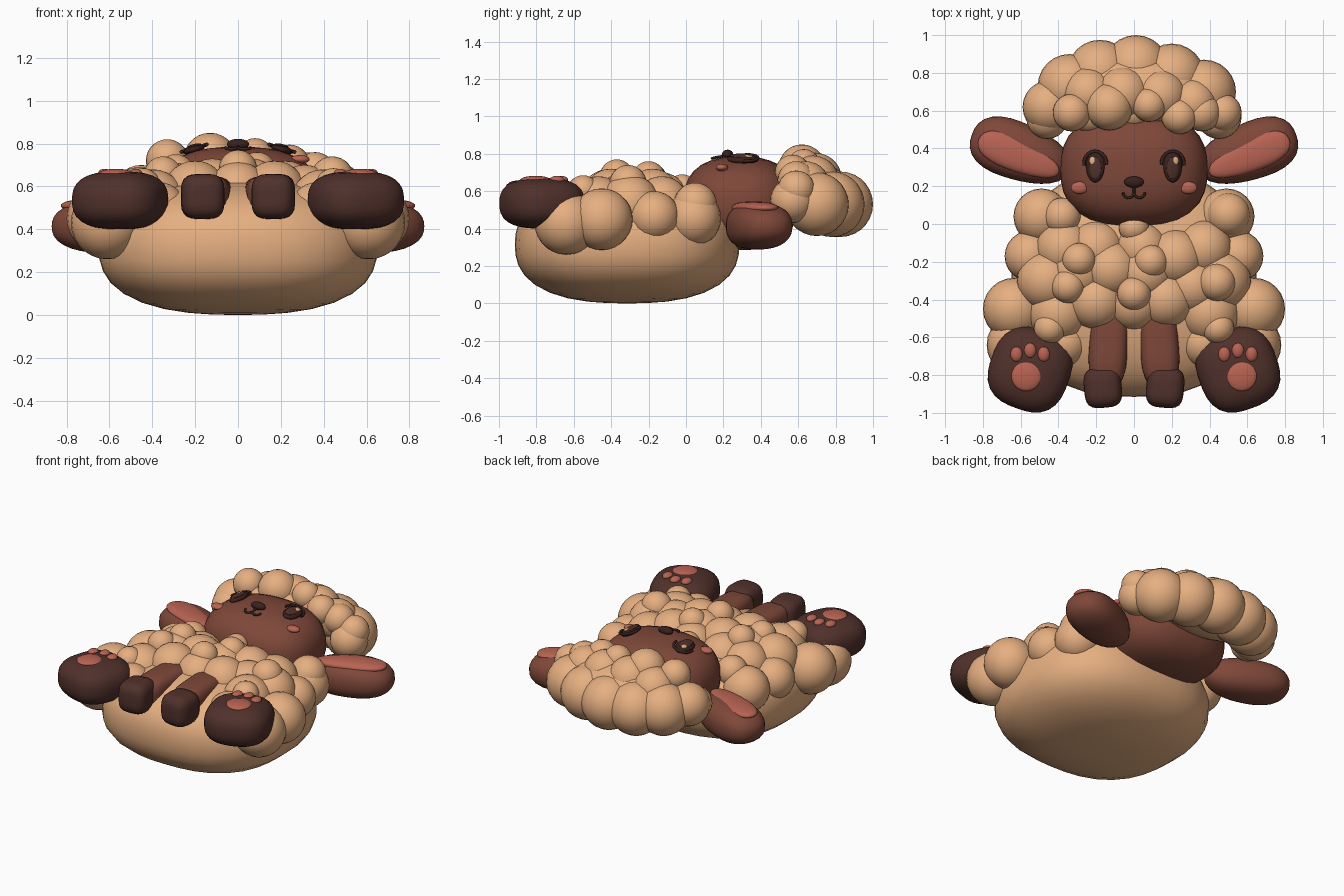
import bpy, bmesh, math
from mathutils import Matrix, Vector

cube = bpy.data.objects.get("Cube")
if cube:
    bpy.data.objects.remove(cube, do_unlink=True)


def material(name, r, g, b):
    m = bpy.data.materials.new(name)
    m.use_nodes = True
    m.diffuse_color = (r, g, b, 1)
    m.node_tree.nodes["Principled BSDF"].inputs["Base Color"].default_value = (r, g, b, 1)
    return m


WOOL = material("tan wool", .79, .43, .22)
SKIN = material("brown skin", .21, .064, .041)
HOOF = material("dark hoof", .08, .03, .024)
PINK = material("rose pink", .48, .125, .085)
INK = material("dark eye brown", .04, .015, .011)


def finish(name, bm, mat):
    mesh = bpy.data.meshes.new(name)
    bm.to_mesh(mesh)
    bm.free()
    for face in mesh.polygons:
        face.use_smooth = True
    mesh.materials.append(mat)
    ob = bpy.data.objects.new(name, mesh)
    bpy.context.scene.collection.objects.link(ob)
    return ob


def blob(name, mat, centre, radii, power=2, rotation=None, taper=0):
    """Rounded solid: power 2 is an ellipsoid, higher is boxier."""
    bm = bmesh.new()
    bmesh.ops.create_uvsphere(bm, u_segments=32, v_segments=18, radius=1)
    for v in bm.verts:
        v.co /= sum(abs(c) ** power for c in v.co) ** (1 / power)
        v.co.y *= 1 + taper * v.co.x
        v.co = Vector(c * r for c, r in zip(v.co, radii))
    turn = rotation or Matrix()
    bm.transform(Matrix.Translation(centre) @ turn)
    return finish(name, bm, mat)


def puffs(name, balls):
    bm = bmesh.new()
    for x, y, z, r in balls:
        bmesh.ops.create_uvsphere(bm, u_segments=24, v_segments=14, radius=r,
                                  matrix=Matrix.Translation((x, y, z)))
    return finish(name, bm, WOOL)


def spin(angle):
    return Matrix.Rotation(math.radians(angle), 4, 'Z')


# Head surface, used to seat the facial features
HEAD, HEAD_R, HEAD_P = Vector((0, .29, .535)), Vector((.39, .305, .25)), 2.5


def on_head(x, y, lift=0):
    rest = 1 - abs(x / HEAD_R.x) ** HEAD_P - abs((y - HEAD.y) / HEAD_R.y) ** HEAD_P
    return Vector((x, y, HEAD.z + HEAD_R.z * max(rest, 0) ** (1 / HEAD_P) + lift))


def feature(name, mat, x, y, radii, lift=0):
    e = .01
    normal = (on_head(x + e, y) - on_head(x - e, y)).cross(on_head(x, y + e) - on_head(x, y - e))
    tilt = Vector((0, 0, 1)).rotation_difference(normal.normalized()).to_matrix().to_4x4()
    blob(name, mat, on_head(x, y, lift), radii, 2, tilt)


def stroke(name, points, depth, lift=.008):
    """Thin rounded line drawn over the head surface."""
    curve = bpy.data.curves.new(name, 'CURVE')
    curve.dimensions = '3D'
    curve.bevel_depth = depth
    curve.bevel_resolution = 2
    curve.use_fill_caps = True
    spline = curve.splines.new('POLY')
    spline.points.add(len(points) - 1)
    for p, (x, y) in zip(spline.points, points):
        p.co = (*on_head(x, y, lift), 1)
    temp = bpy.data.objects.new(name + " path", curve)
    bm = bmesh.new()
    bpy.context.scene.collection.objects.link(temp)
    bpy.context.view_layer.update()
    mesh = temp.evaluated_get(bpy.context.evaluated_depsgraph_get()).to_mesh()
    bm.from_mesh(mesh)
    bpy.data.objects.remove(temp, do_unlink=True)
    finish(name, bm, INK)


def arc(cx, cy, rx, ry, start, end, steps=10):
    angles = [math.radians(start + (end - start) * i / steps) for i in range(steps + 1)]
    return [(cx + rx * math.cos(a), cy + ry * math.sin(a)) for a in angles]


# Body and head
blob("body", WOOL, (0, -.315, .315), (.65, .6, .315), 2.5)
blob("head", SKIN, HEAD, HEAD_R, HEAD_P)

# Wool around the sides of the body
for s, side in ((1, "left"), (-1, "right")):
    puffs(side + "_side_wool", [
        (s * .49, .04, .455, .148), (s * .55, -.17, .465, .135), (s * .635, -.45, .45, .165),
        (s * .61, -.64, .43, .17), (s * .37, -.13, .53, .15), (s * .46, -.3, .53, .16),
        (s * .4, -.47, .52, .16), (s * .445, -.55, .6, .085), (s * .37, -.63, .49, .13)])

# Wool over the belly
puffs("belly_wool", [
    (-.2, -.41, .57, .15), (.17, -.4, .57, .15), (0, -.42, .57, .145), (-.12, -.24, .58, .15),
    (.22, -.18, .57, .15), (.06, -.26, .58, .15), (-.2, -.13, .54, .15), (.04, -.13, .56, .14),
    (-.3, -.26, .56, .15), (.31, -.33, .55, .15),
    (-.29, -.19, .66, .09), (-.35, -.33, .65, .09), (.09, -.2, .67, .09), (0, -.37, .68, .09),
    (.44, -.31, .64, .1), (.5, .05, .53, .115), (-.38, .04, .55, .1), (0, -.02, .61, .08)])

# Wool cap: filled core, outer ring, fringe
blob("cap_core", WOOL, (0, .69, .58), (.4, .2, .17))
puffs("cap_ring", [
    (-.45, .62, .56, .14), (-.34, .73, .54, .17), (-.18, .8, .53, .175), (.01, .825, .53, .175),
    (.2, .78, .53, .175), (.37, .7, .53, .17), (.45, .57, .55, .12), (-.46, .56, .55, .11)])
puffs("cap_fringe", [
    (-.24, .69, .64, .14), (-.06, .69, .66, .145), (.14, .68, .65, .14), (.31, .64, .63, .13),
    (-.33, .59, .72, .1), (-.13, .62, .725, .125), (.08, .63, .735, .09), (.24, .57, .7, .095),
    (.36, .59, .66, .1), (.47, .59, .61, .1), (0, .6, .64, .1), (-.23, .58, .64, .1)])

for s, side in ((1, "left"), (-1, "right")):
    # Ears
    blob(side + "_ear", SKIN, (s * .6, .38, .413), (.275, .15, .125), 2.4, spin(s * 20), s * .15)
    blob(side + "_inner_ear", PINK, (s * .61, .36, .51), (.23, .085, .035), 2.3,
         spin(s * 23), s * .2)

    # Front legs and hooves
    blob(side + "_front_leg", SKIN, (s * .134, -.62, .542), (.103, .24, .104), 3.5, spin(s * 3))
    blob(side + "_front_hoof", HOOF, (s * .165, -.865, .553), (.1, .108, .105), 3.5, spin(s * -5))

    # Hind feet with paw pads
    blob(side + "_hind_foot", HOOF, (s * .55, -.77, .535), (.213, .218, .135), 2.7, spin(s * 20))
    blob(side + "_sole_pad", PINK, (s * .57, -.805, .66), (.08, .08, .022))
    for i, (x, y) in enumerate(((.478, -.69), (.55, -.67), (.622, -.69))):
        blob(f"{side}_toe_pad_{i}", PINK, (s * x, y, .66), (.032, .04, .022))

    # Eyes, lashes and cheeks
    feature(side + "_eye", INK, s * .205, .305, (.05, .085, .022), .008)
    feature(side + "_iris", HOOF, s * .205, .295, (.033, .058, .008), .026)
    feature(side + "_eye_glint", WOOL, s * .22, .335, (.016, .022, .006), .029)
    lash = arc(.205, .32, .06, .065, -10, 185)
    stroke(side + "_lash", [(s * x, y) for x, y in lash], .009, .02)
    blob(side + "_cheek", PINK, on_head(s * .288, .192, .006), (.046, .033, .02))

# Nose and mouth
feature("nose", INK, 0, .222, (.052, .03, .025), .014)
stroke("nose_line", [(0, .21), (0, .16)], .007)
stroke("mouth", arc(-.029, .165, .029, .026, 180, 360) + arc(.029, .165, .029, .026, 180, 360), .007)
